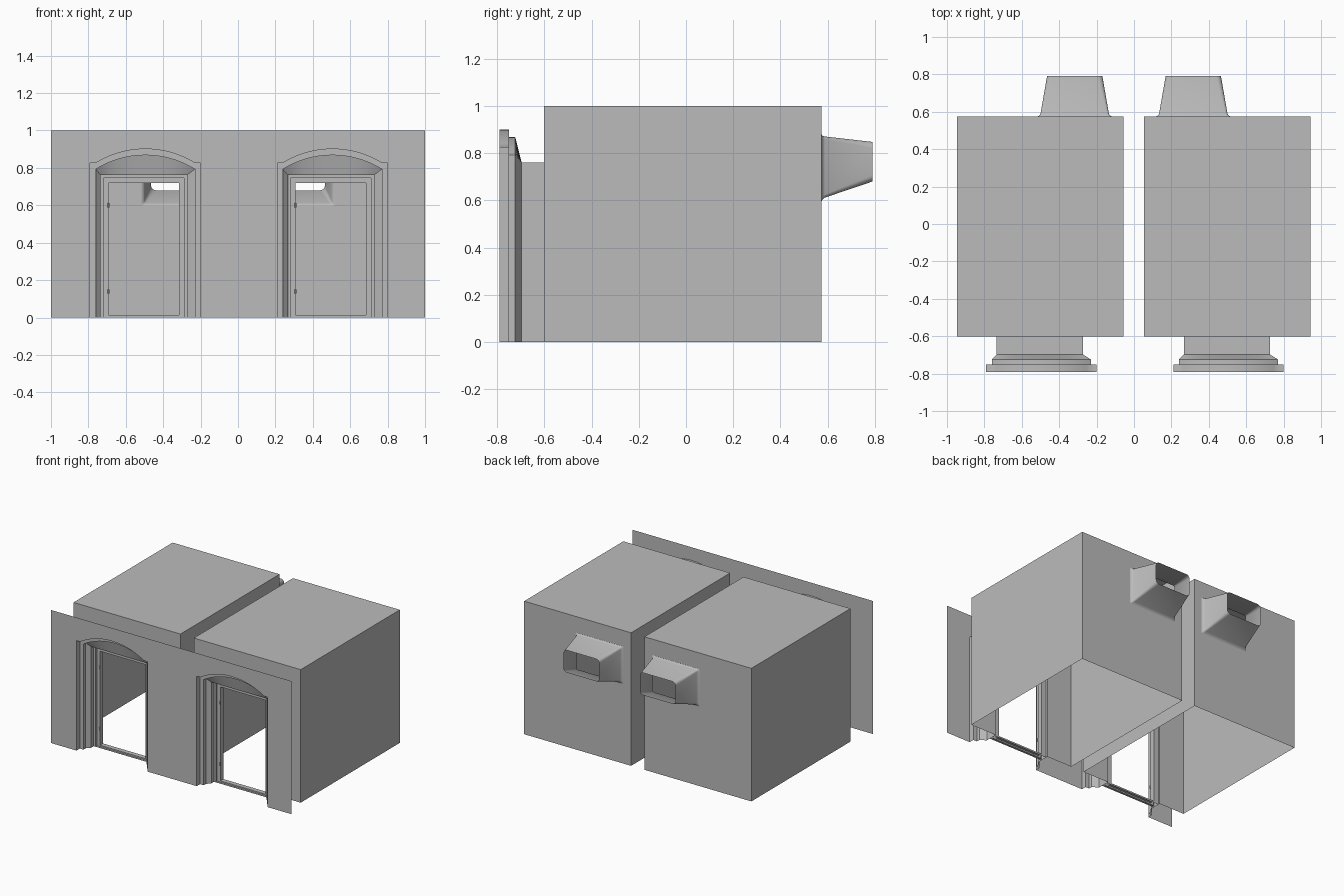
import bpy, bmesh
from math import sqrt, sin, cos, pi, radians

cube = bpy.data.objects.get("Cube")
if cube:
    bpy.data.objects.remove(cube)

grey = bpy.data.materials.new("plaster_grey")
grey.use_nodes = True
COLOUR = (0.5, 0.5, 0.5, 1)
grey.diffuse_color = COLOUR
grey.node_tree.nodes["Principled BSDF"].inputs["Base Color"].default_value = COLOUR

ARC = 20
WALL_Y, STEP_Y, SPLAY_Y, NECK_Y = -0.79, -0.751, -0.724, -0.697
ROOM_FRONT, ROOM_BACK, MOUTH_Y = -0.602, 0.575, 0.79


def skin(name, chains, closed=False, smooth=30, flip=False):
    """Make one object from chains of matching point loops."""
    bm = bmesh.new()
    for loops in chains:
        rows = [[bm.verts.new(p) for p in loop] for loop in loops]
        for a, b in zip(rows, rows[1:]):
            n = len(a)
            for i in range(n if closed else n - 1):
                j = (i + 1) % n
                bm.faces.new((a[i], a[j], b[j], b[i]))
    bmesh.ops.remove_doubles(bm, verts=bm.verts, dist=1e-5)
    bmesh.ops.dissolve_degenerate(bm, edges=bm.edges, dist=1e-5)
    if flip:
        bmesh.ops.reverse_faces(bm, faces=bm.faces)
    mesh = bpy.data.meshes.new(name)
    bm.to_mesh(mesh)
    bm.free()
    mesh.materials.append(grey)
    ob = bpy.data.objects.new(name, mesh)
    bpy.context.collection.objects.link(ob)
    bpy.ops.object.select_all(action='DESELECT')
    ob.select_set(True)
    bpy.context.view_layer.objects.active = ob
    bpy.ops.object.shade_smooth_by_angle(angle=radians(smooth))
    return ob


def arch(y, x0, x1, spring, rise, shoulder=0.0):
    """Door outline from left foot, over a circular arc, to right foot."""
    a, b = x0 + shoulder, x1 - shoulder
    c, h = (a + b) / 2, (b - a) / 2
    radius = (h * h + rise * rise) / (2 * rise) if rise else 0
    pts = [(x0, y, 0), (x0, y, spring)]
    for i in range(ARC + 1):
        x = a + (b - a) * i / ARC
        z = spring
        if rise:
            z += sqrt(radius ** 2 - (x - c) ** 2) - radius + rise
        pts.append((x, y, z))
    return pts + [(x1, y, spring), (x1, y, 0)]


def surround(outline, x0, x1):
    """Project a door outline onto the wall rectangle around it."""
    y = outline[0][1]
    top = [(p[0], y, 1) for p in outline[2:-2]]
    return [(x0, y, 0), (x0, y, 1)] + top + [(x1, y, 1), (x1, y, 0)]


def rect(y, x0, x1, z0, z1):
    return [(x0, y, z0), (x1, y, z0), (x1, y, z1), (x0, y, z1)]


def round_rect(y, cx, half, z0, z1, r, n=5):
    pts = []
    corners = ((half, z1, 0), (-half, z1, 1), (-half, z0, 2), (half, z0, 3))
    for dx, z, quarter in corners:
        ox = cx + dx - (r if dx > 0 else -r)
        oz = z - r if z == z1 else z + r
        for i in range(n + 1):
            t = (quarter + i / n) * pi / 2
            pts.append((ox + r * cos(t), y, oz + r * sin(t)))
    return pts


def spread(pts, cx, cz, x0, x1):
    """Send each corner group of a rounded loop to a wall corner."""
    k = len(pts) // 4
    ends = ((x1, 1), (x0, 1), (x0, 0), (x1, 0))
    return [(ends[i // k][0], pts[0][1], ends[i // k][1]) for i in range(len(pts))]


wall, portal = [], []
for side, dx in (("right", 0.0), ("left", 1.0)):
    s = -1 if side == "right" else 1
    # Stepped, arched door reveal ending in a square passage
    outer = arch(WALL_Y, dx - 0.79, dx - 0.2, 0.826, 0.075, 0.03)
    outer_back = [(x, STEP_Y, z) for x, y, z in outer]
    inner = arch(STEP_Y, dx - 0.76, dx - 0.231, 0.793, 0.075)
    inner_back = [(x, SPLAY_Y, z) for x, y, z in inner]
    neck = arch(NECK_Y, dx - 0.734, dx - 0.274, 0.761, 0)
    neck_back = [(x, ROOM_FRONT, z) for x, y, z in neck]
    skin(side + "_door_reveal",
         [[outer, outer_back, inner, inner_back, neck, neck_back]])
    wall.append([surround(outer, dx - 1, dx), outer])

    # Room shell, open underneath, with a door hole and a window hole
    x0, x1 = dx - 0.946, dx - 0.057
    cx = 0.317 * s
    base = round_rect(ROOM_BACK, cx, 0.2, 0.597, 0.88, 0.012)
    front_edge = surround(neck_back, x0, x1)
    skin(side + "_room_front", [[front_edge, neck_back]])
    skin(side + "_room_back", [[spread(base, cx, 0.7, x0, x1), base]],
         closed=True, flip=True)
    profile = [(x0, 0), (x0, 1), (x1, 1), (x1, 0)]
    skin(side + "_room_sides_and_roof",
         [[[(x, y, z) for x, z in profile] for y in (ROOM_FRONT, ROOM_BACK)]],
         flip=True)

    # Tapered window hood with a small flare at the wall
    hood = [base,
            round_rect(ROOM_BACK + 0.004, cx, 0.190, 0.604, 0.874, 0.012),
            round_rect(ROOM_BACK + 0.014, cx, 0.183, 0.612, 0.871, 0.013),
            round_rect(MOUTH_Y, cx, 0.148, 0.68, 0.848, 0.027)]
    skin(side + "_window_hood", [hood], closed=True, smooth=60, flip=True)

    # Stepped door frame with a low threshold
    steps = [(0, 0, -0.665), (0.015, 0.003, -0.665), (0.015, 0.003, -0.65),
             (0.042, 0.013, -0.65), (0.042, 0.013, -0.615), (0, 0, -0.615)]
    frame = [rect(y, dx - 0.734 + i, dx - 0.274 - i, b, 0.761 - i)
             for i, b, y in steps]
    skin(side + "_door_frame", [frame], closed=True)

    # Hinge pins on the jamb
    for n, z in enumerate((0.14, 0.6)):
        bpy.ops.mesh.primitive_cylinder_add(
            vertices=10, radius=0.005, depth=0.022, location=(dx - 0.692, -0.654, z))
        pin = bpy.context.object
        pin.name = f"{side}_hinge_{n + 1}"
        pin.data.materials.append(grey)

# Thin facade with both door openings
skin("front_wall", wall)
